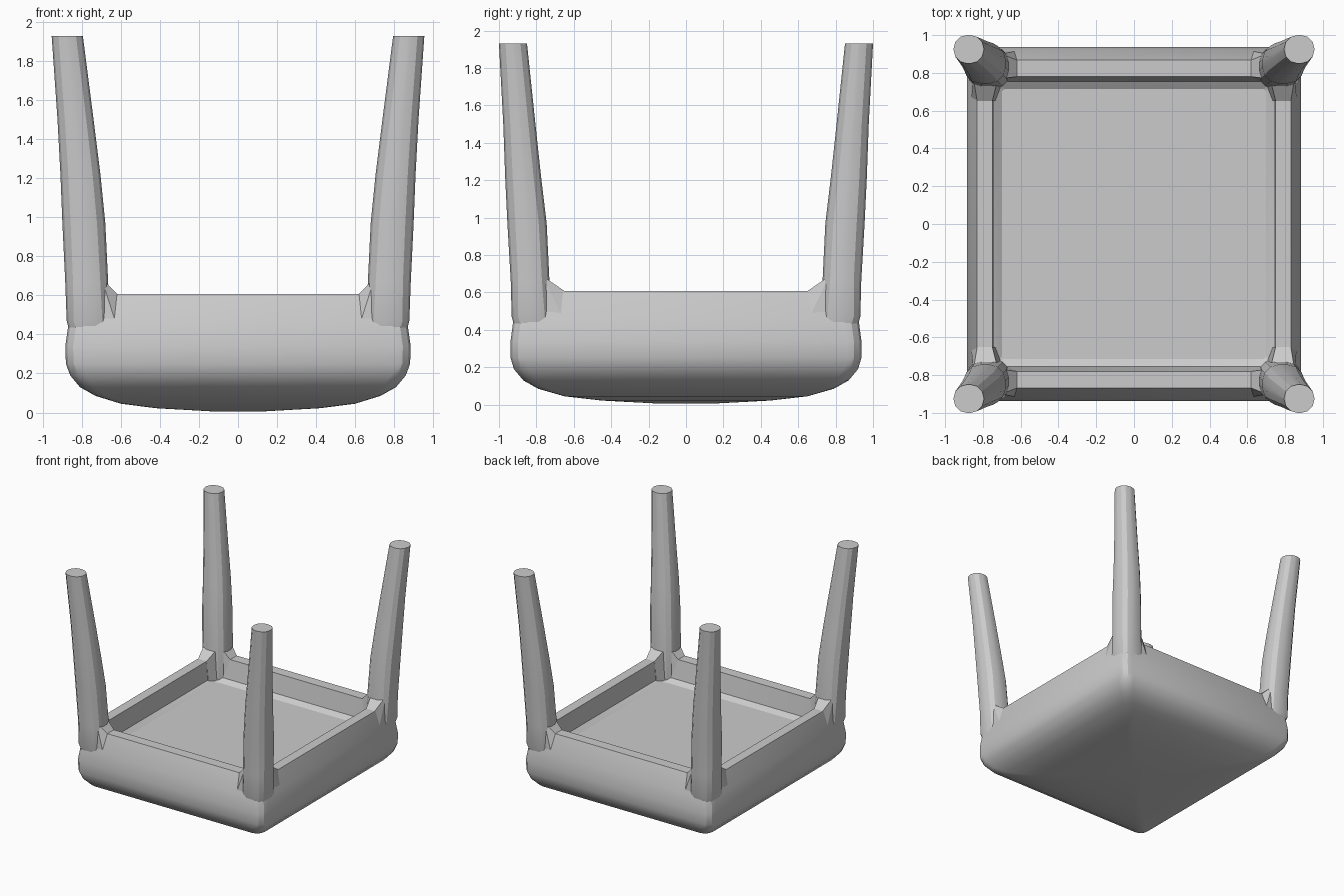
import bpy, bmesh, math

if "Cube" in bpy.data.objects:
    bpy.data.objects.remove(bpy.data.objects["Cube"])


def ring(x0, x1, y0, y1, r, z, seg=3):
    """Rounded rectangle cross-section, counter-clockwise."""
    pts = []
    corners = [(x1 - r, y1 - r), (x0 + r, y1 - r), (x0 + r, y0 + r), (x1 - r, y0 + r)]
    for i, (cx, cy) in enumerate(corners):
        for k in range(seg + 1):
            a = math.pi / 2 * (i + k / seg)
            pts.append((cx + r * math.cos(a), cy + r * math.sin(a), z))
    return pts


def finish(name, bm, mirror=False, angle=25):
    bmesh.ops.recalc_face_normals(bm, faces=bm.faces)
    me = bpy.data.meshes.new(name)
    bm.to_mesh(me)
    bm.free()
    ob = bpy.data.objects.new(name, me)
    bpy.context.collection.objects.link(ob)
    if mirror:
        mod = ob.modifiers.new("Mirror", 'MIRROR')
        mod.use_axis = (True, True, False)
        mod.use_mirror_merge = False
    bpy.ops.object.select_all(action='DESELECT')
    ob.select_set(True)
    bpy.context.view_layer.objects.active = ob
    bpy.ops.object.shade_smooth_by_angle(angle=math.radians(angle))
    return ob


def loft(name, rings, mirror=False, angle=25):
    bm = bmesh.new()
    rows = [[bm.verts.new(p) for p in r] for r in rings]
    for a, b in zip(rows, rows[1:]):
        n = len(a)
        for i in range(n):
            j = (i + 1) % n
            bm.faces.new((a[i], a[j], b[j], b[i]))
    bm.faces.new(rows[0][::-1])
    bm.faces.new(rows[-1])
    return finish(name, bm, mirror, angle)


def hull(name, pts):
    bm = bmesh.new()
    for p in pts:
        bm.verts.new(p)
    res = bmesh.ops.convex_hull(bm, input=bm.verts)
    junk = {g for g in res["geom_interior"] + res["geom_unused"]
            if isinstance(g, bmesh.types.BMVert)}
    bmesh.ops.delete(bm, geom=list(junk), context='VERTS')
    return finish(name, bm, True, 15)


# Upturned seat: domed cushion, sides, rail rim, then down to the inner floor
seat_profile = [  # half x, half y, corner radius, z
    (0.12, 0.13, 0.02, 0.005), (0.42, 0.45, 0.04, 0.022), (0.60, 0.65, 0.05, 0.045),
    (0.73, 0.79, 0.06, 0.085), (0.81, 0.87, 0.07, 0.13), (0.86, 0.92, 0.08, 0.19),
    (0.882, 0.938, 0.08, 0.25), (0.885, 0.938, 0.08, 0.34), (0.868, 0.922, 0.08, 0.46),
    (0.832, 0.868, 0.06, 0.608), (0.75, 0.78, 0.02, 0.608),
    (0.74, 0.755, 0.02, 0.45), (0.70, 0.715, 0.02, 0.42),
]
loft("seat", [ring(-x, x, -y, y, r, z) for x, y, r, z in seat_profile])

# Four splayed tapering legs, squarish at the seat and round at the tip
leg_profile = [  # x inner, x outer, y inner, y outer, radius, z
    (0.67, 0.85, 0.72, 0.90, 0.07, 0.36), (0.66, 0.878, 0.72, 0.932, 0.07, 0.47),
    (0.665, 0.885, 0.73, 0.937, 0.08, 0.66), (0.68, 0.90, 0.745, 0.955, 0.085, 0.97),
    (0.705, 0.91, 0.775, 0.967, 0.08, 1.22), (0.74, 0.925, 0.805, 0.977, 0.075, 1.50),
    (0.795, 0.955, 0.85, 1.0, 0.07, 1.93),
]
loft("legs", [ring(*s) for s in leg_profile], mirror=True)

# Flared brackets where each leg meets the rails
hull("front_back_brackets", [
    (0.62, 0.78, 0.608), (0.62, 0.868, 0.608), (0.70, 0.77, 0.69), (0.70, 0.90, 0.69),
    (0.64, 0.76, 0.44), (0.63, 0.915, 0.47), (0.74, 0.74, 0.42), (0.76, 0.915, 0.44)])
hull("side_brackets", [
    (0.75, 0.65, 0.608), (0.83, 0.65, 0.608), (0.72, 0.77, 0.69), (0.85, 0.77, 0.69),
    (0.735, 0.65, 0.44), (0.862, 0.66, 0.47), (0.69, 0.77, 0.42), (0.86, 0.78, 0.44)])
